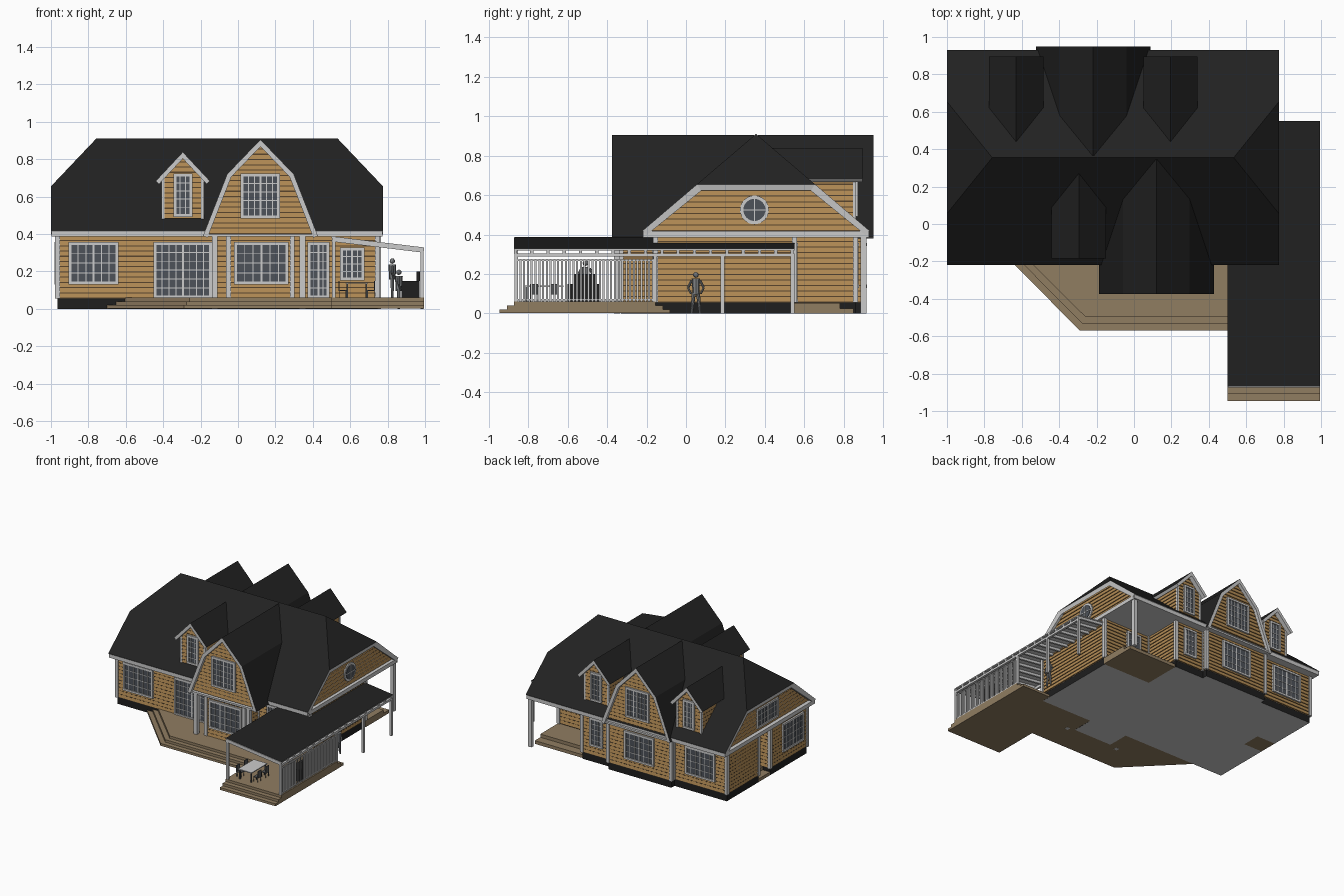
import bpy, bmesh, math
from mathutils import Matrix, Vector

if "Cube" in bpy.data.objects:
    bpy.data.objects.remove(bpy.data.objects["Cube"])


def material(name, *rgb):
    m = bpy.data.materials.new(name)
    m.use_nodes = True
    m.diffuse_color = (*rgb, 1)
    m.node_tree.nodes["Principled BSDF"].inputs["Base Color"].default_value = (*rgb, 1)
    return m


ROOF = material("roof black", .016, .016, .016)
SIDING = material("timber siding", .45, .26, .09)
GROOVE = material("siding groove", .10, .06, .025)
TRIM = material("pale trim", .6, .6, .6)
GLASS = material("window glass", .075, .085, .1)
DECK = material("deck brown", .28, .205, .12)
BASE = material("foundation black", .013, .013, .013)
GREY = material("figure grey", .22, .23, .24)
DARK = material("furniture grey", .09, .095, .1)


class Part:
    """Collects boxes, faces and prisms into one named object."""
    def __init__(self, name, *mats):
        self.name, self.mats, self.bm = name, mats, bmesh.new()

    def paint(self, verts, m):
        for f in {f for v in verts for f in v.link_faces}:
            f.material_index = m

    def box(self, lo, hi, M=Matrix(), m=0):
        lo, hi = Vector(lo), Vector(hi)
        mat = M @ Matrix.Translation((lo + hi) / 2) @ Matrix.Diagonal((*(hi - lo), 1))
        self.paint(bmesh.ops.create_cube(self.bm, size=1, matrix=mat)["verts"], m)

    def post(self, x, y, z0, z1, w=.026):
        self.box((x - w / 2, y - w / 2, z0), (x + w / 2, y + w / 2, z1))

    def tube(self, p, q, r1, r2=None, seg=8, m=0):
        p, q = Vector(p), Vector(q)
        M = Matrix.Translation((p + q) / 2) @ (q - p).to_track_quat('Z', 'Y').to_matrix().to_4x4()
        v = bmesh.ops.create_cone(self.bm, cap_ends=True, segments=seg, radius1=r1,
                                  radius2=r1 if r2 is None else r2, depth=(q - p).length, matrix=M)
        self.paint(v["verts"], m)

    def face(self, pts, m=0):
        f = self.bm.faces.new([self.bm.verts.new(p) for p in pts])
        f.material_index = m
        return f

    def prism(self, pts, z0, z1, m=0, bottom=0):
        n = len(pts)
        self.face([(x, y, z1) for x, y in pts], m)
        self.face([(x, y, z0) for x, y in reversed(pts)], bottom)
        for (ax, ay), (bx, by) in zip(pts, pts[1:] + pts[:1]):
            self.face([(ax, ay, z0), (bx, by, z0), (bx, by, z1), (ax, ay, z1)], m)

    def done(self):
        me = bpy.data.meshes.new(self.name)
        self.bm.to_mesh(me)
        self.bm.free()
        for m in self.mats:
            me.materials.append(m)
        ob = bpy.data.objects.new(self.name, me)
        bpy.context.collection.objects.link(ob)
        return ob


def siding(part, a, b, z0, z1, half=None):
    """Lapped boards between plan points a and b; half(z) narrows a gable."""
    a, b = Vector(a), Vector(b)
    mid, length = (a + b) / 2, (b - a).length / 2
    d = (b - a).normalized()
    n = Vector((d.y, -d.x))
    rows = max(1, round((z1 - z0) / .028))
    h = (z1 - z0) / rows

    def band(za, oa, zb, ob, m):
        pts = []
        for s, z, o in ((-1, za, oa), (1, za, oa), (1, zb, ob), (-1, zb, ob)):
            w = min(length, max(.001, half(z))) if half else length
            pts.append((*(mid + d * s * w + n * o), z))
        part.face(pts, m)
    for i in range(rows):
        z = z0 + i * h
        band(z, .001, z + .2 * h, .001, 1)
        band(z + .2 * h, .001, z + .201 * h, .006, 0)
        band(z + .2 * h, .006, z + h, .002, 0)


def window(name, x, y, angle, w, z0, z1, cols, rows):
    """Framed pane with glazing bars; angle 0 faces the front."""
    p = Part(name, TRIM, GLASS)
    M = Matrix.Translation((x, y, 0)) @ Matrix.Rotation(math.radians(angle), 4, 'Z')
    w, f = w / 2, .016
    p.box((-w, -.009, z0), (w, 0, z1), M, 1)
    for s in (-1, 1):
        p.box((s * w - f / 2, -.016, z0), (s * w + f / 2, 0, z1), M)
    for z in (z0, z1):
        p.box((-w - f / 2, -.017, z - f / 2), (w + f / 2, 0, z + f / 2), M)
    for i in range(1, cols):
        u = -w + 2 * w * i / cols
        t = .005 if 2 * i == cols else .0025
        p.box((u - t, -.012, z0), (u + t, 0, z1), M)
    for i in range(1, rows):
        z = z0 + (z1 - z0) * i / rows
        p.box((-w, -.0115, z - .0025), (w, 0, z + .0025), M)
    p.done()


def sheet(name, polys, thick):
    """Roof skin with pale edges and underside."""
    p = Part(name, ROOF, TRIM)
    for poly in polys:
        f = p.face(poly)
        f.normal_update()
        if f.normal.z < 0:
            f.normal_flip()
    bmesh.ops.remove_doubles(p.bm, verts=p.bm.verts, dist=.0005)
    mod = p.done().modifiers.new("thickness", 'SOLIDIFY')
    mod.thickness, mod.offset, mod.use_even_offset = thick, -1, True
    mod.material_offset = mod.material_offset_rim = 1


def ridge_roof(name, cx, s, profile, d0, d1, thick):
    pts = [(-u, z) for u, z in profile] + [(u, z) for u, z in profile[-2::-1]]
    sheet(name, [[(cx + u, Y(s, d0), z), (cx + v, Y(s, d0), w), (cx + v, Y(s, d1), w), (cx + u, Y(s, d1), z)]
                 for (u, z), (v, w) in zip(pts, pts[1:])], thick)


MID = .355
def Y(s, d):
    return MID + s * d


# Foundation, walls and corner boards follow one footprint
plan = [(-.965, -.155), (-.05, -.155), (-.05, -.33), (.29, -.33), (.29, -.155), (.745, -.155),
        (.745, .55), (.32, .55), (.32, .86), (.06, .86), (.06, .9), (-.5, .9), (-.5, .86),
        (-.965, .86), (-.965, .46), (-.8, .46), (-.8, .31), (-.965, .31)]
p = Part("foundation", BASE, TRIM)
p.prism(plan, 0, .055, 0, 1)
p.done()
p = Part("ground_floor_walls", SIDING, GROOVE)
for a, b in zip(plan, plan[1:] + plan[:1]):
    siding(p, a, b, .055, .39)
p.done()
p = Part("corner_boards", TRIM)
for x, y in plan:
    p.post(x, y, .055, .39)
p.done()

# Main half-hipped roof, soffit and gable ends
eave, ridge, hip, D = .42, .91, .655, .575
dh = D * (ridge - hip) / (ridge - eave)
L, R, RL, RR = -1, .775, -.758, .533
polys = [[(L, Y(s, D), eave), (R, Y(s, D), eave), (R, Y(s, dh), hip), (RR, MID, ridge),
          (RL, MID, ridge), (L, Y(s, dh), hip)] for s in (-1, 1)]
polys += [[(e, Y(-1, dh), hip), (e, Y(1, dh), hip), (r, MID, ridge)] for e, r in ((L, RL), (R, RR))]
sheet("main_roof", polys, .03)
p = Part("soffits", TRIM)
p.box((L + .003, Y(-1, D - .003), .386), (R - .003, Y(1, D - .003), .417))
p.box((-.18, -.37, .386), (.42, -.2, .4))
p.box((-.52, .8, .386), (.085, .945, .4))
p.done()
p = Part("gable_end_walls", SIDING, GROOVE)
for x, s in ((.745, 1), (-.965, -1)):
    siding(p, (x, MID - s * D), (x, MID + s * D), .417, .65, lambda z: (ridge - .035 - z) * D / (ridge - eave))
p.done()

# Large cross gables, front and back
gable = [(.307, .39), (.178, .72), (0, .905)]
def gable_half(z):
    return (.287 - .129 * (z - .39) / .33) if z < .72 else .178 * (.885 - z) / .185
for tag, cx, s, d in (("front", .12, -1, .73), ("back", -.218, 1, .595)):
    ridge_roof(tag + "_gable_roof", cx, s, gable, d, .01, .026)
    p = Part(tag + "_gable_wall", SIDING, GROOVE)
    siding(p, (cx + s * .3, Y(s, d - .03)), (cx - s * .3, Y(s, d - .03)), .4, .88, gable_half)
    p.done()
    window(tag + "_gable_window", cx, Y(s, d - .03), 90 + 90 * s, .195, .49, .715, 6, 5)

# Small dormers
for tag, cx, s in (("front", -.295, -1), ("back_left", -.63, 1), ("back_right", .195, 1)):
    ridge_roof(tag + "_dormer_roof", cx, s, [(.145, .683), (0, .838)], .54, .08, .024)
    p = Part(tag + "_dormer_walls", SIDING, GROOVE)
    w, f, r = .105, Y(s, .5), Y(s, .2)
    siding(p, (cx + s * w, f), (cx - s * w, f), .48, .81, lambda z: (.815 - z) * .93)
    siding(p, (cx - s * w, f), (cx - s * w, r), .48, .71)
    siding(p, (cx + s * w, r), (cx + s * w, f), .48, .71)
    p.done()
    p = Part(tag + "_dormer_corners", TRIM)
    for e in (-w, w):
        p.post(cx + e, f, .48, .7, .016)
    p.done()
    window(tag + "_dormer_window", cx, f, 90 + 90 * s, .085, .5, .715, 3, 5)

# Windows and doors
for spec in (("front_window", -.772, -.155, 0, .25, .138, .35, 6, 4), ("patio_door", -.295, -.155, 0, .295, .063, .35, 8, 6),
             ("bay_window", .125, -.33, 0, .275, .138, .35, 6, 4), ("front_door", .43, -.155, 0, .1, .063, .35, 4, 6),
             ("small_window", .61, -.155, 0, .115, .16, .32, 4, 4), ("porch_door", .47, .55, 180, .12, .063, .35, 2, 5),
             ("back_small_window", .19, .86, 180, .1, .138, .35, 3, 5), ("back_bay_window", -.22, .9, 180, .25, .138, .35, 6, 4),
             ("back_window", -.735, .86, 180, .25, .138, .35, 6, 4), ("left_window", -.965, .03, -90, .25, .138, .35, 6, 4),
             ("left_gable_window", -.965, MID, -90, .25, .45, .59, 6, 3), ("side_door", -.8, .385, -90, .1, .063, .35, 2, 5)):
    window(*spec)
p = Part("round_window", TRIM, GLASS)
c = Vector((.745, .347, .525))
p.tube(c, c + Vector((.012, 0, 0)), .073, seg=32)
p.tube(c, c + Vector((.016, 0, 0)), .056, seg=32, m=1)
p.box(c + Vector((0, -.056, -.003)), c + Vector((.018, .056, .003)))
p.box(c + Vector((0, -.003, -.056)), c + Vector((.018, .003, .056)))
p.done()

# Stepped decks and porches
p = Part("decks", DECK)
for k in range(3):
    e, top = .037 * k, .02 * (k + 1)
    p.prism([(-.7 + 1.3 * e, -.155), (-.29 + .4 * e, -.57 + e), (.5, -.57 + e), (.5, -.155)], .001, top)
    p.prism([(.5, -.945 + e), (.995, -.945 + e), (.995, -.08 - e), (.5, -.08 - e)], .001, top)
for x, y, top in ((.75, .85, .026), (.75, .78, .052)):
    p.box((.32, .55, -.0), (x, y, top))
for x, top in ((-.965, .026), (-.9, .052)):
    p.box((x, .31, 0), (-.8, .46, top))
p.done()

# Lean-to roof with rafters, posts and slatted screen
def lean_z(x):
    return .388 - (x - .5) * .121
sheet("lean_to_roof", [[(x, y, lean_z(x)) for x, y in ((.5, -.87), (.995, -.87), (.995, .55), (.5, .55))]], .008)
p = Part("lean_to_frame", TRIM)
for i in range(18):
    y = -.873 + i * .0825
    x0 = .5 if y < -.18 else .745
    M = Matrix.Translation((.995, y, lean_z(.995) - .004)) @ Matrix.Rotation(math.atan(.121), 4, 'Y')
    p.box((x0 - .995, 0, -.024), (0, .016, .002 if i == 0 else -.003), M)
p.box((.975, -.87, .288), (.993, .55, .305))
p.box((.503, -.87, .34), (.518, -.16, .362))
for y, z in ((-.86, .055), (-.155, .055), (.185, 0), (.54, 0)):
    p.post(.984, y, z, .3, .018)
p.post(.511, -.86, .055, .36, .018)
for x, y in ((-.125, -.35), (.345, -.35), (.75, .9)):
    p.post(x, y, 0, .39, .03)
p.done()
p = Part("slat_screen", TRIM)
for i in range(36):
    y = -.845 + i * .0192
    p.box((.98, y, .06), (.986, y + .01, .275))
for z in (.065, .265):
    p.box((.984, -.855, z), (.989, -.16, z + .008))
p.done()

# Table, chairs and barbecue
p = Part("table", TRIM, DARK)
p.box((.575, -.82, .135), (.695, -.62, .142))
for x in (.585, .685):
    for y in (-.81, -.63):
        p.box((x - .004, y - .004, .06), (x + .004, y + .004, .135), m=1)
p.done()
p = Part("chairs", DARK)
for s in (-1, 1):
    for y in (-.77, -.67):
        x = .635 + s * .075
        p.box((x - .02, y - .02, .095), (x + .02, y + .02, .101))
        p.box((x + s * .02 - .003, y - .02, .095), (x + s * .02 + .003, y + .02, .15))
        for u in (-.018, .018):
            for v in (-.018, .018):
                p.box((x + u - .002, y + v - .002, .06), (x + u + .002, y + v + .002, .1))
p.done()
p = Part("barbecue", BASE)
p.box((.875, -.6, .06), (.97, -.43, .15))
p.box((.955, -.57, .15), (.972, -.46, .2))
p.done()

# Standing figures
for name, x, y, z, h in (("garden_figure", .86, .05, 0, .21), ("deck_figure", .825, -.51, .06, .21)):
    p = Part(name, GREY)
    for s in (-1, 1):
        p.tube((x, y + s * .1 * h, z), (x, y + s * .05 * h, z + .5 * h), .03 * h, .05 * h)
        p.tube((x, y + s * .1 * h, z + .8 * h), (x, y + s * .19 * h, z + .62 * h), .03 * h)
        p.tube((x, y + s * .19 * h, z + .62 * h), (x + .04 * h, y + s * .12 * h, z + .48 * h), .025 * h)
    p.tube((x, y, z + .46 * h), (x, y, z + .84 * h), .08 * h, .1 * h)
    bmesh.ops.create_icosphere(p.bm, subdivisions=2, radius=.07 * h, matrix=Matrix.Translation((x, y, z + .93 * h)))
    p.done()
